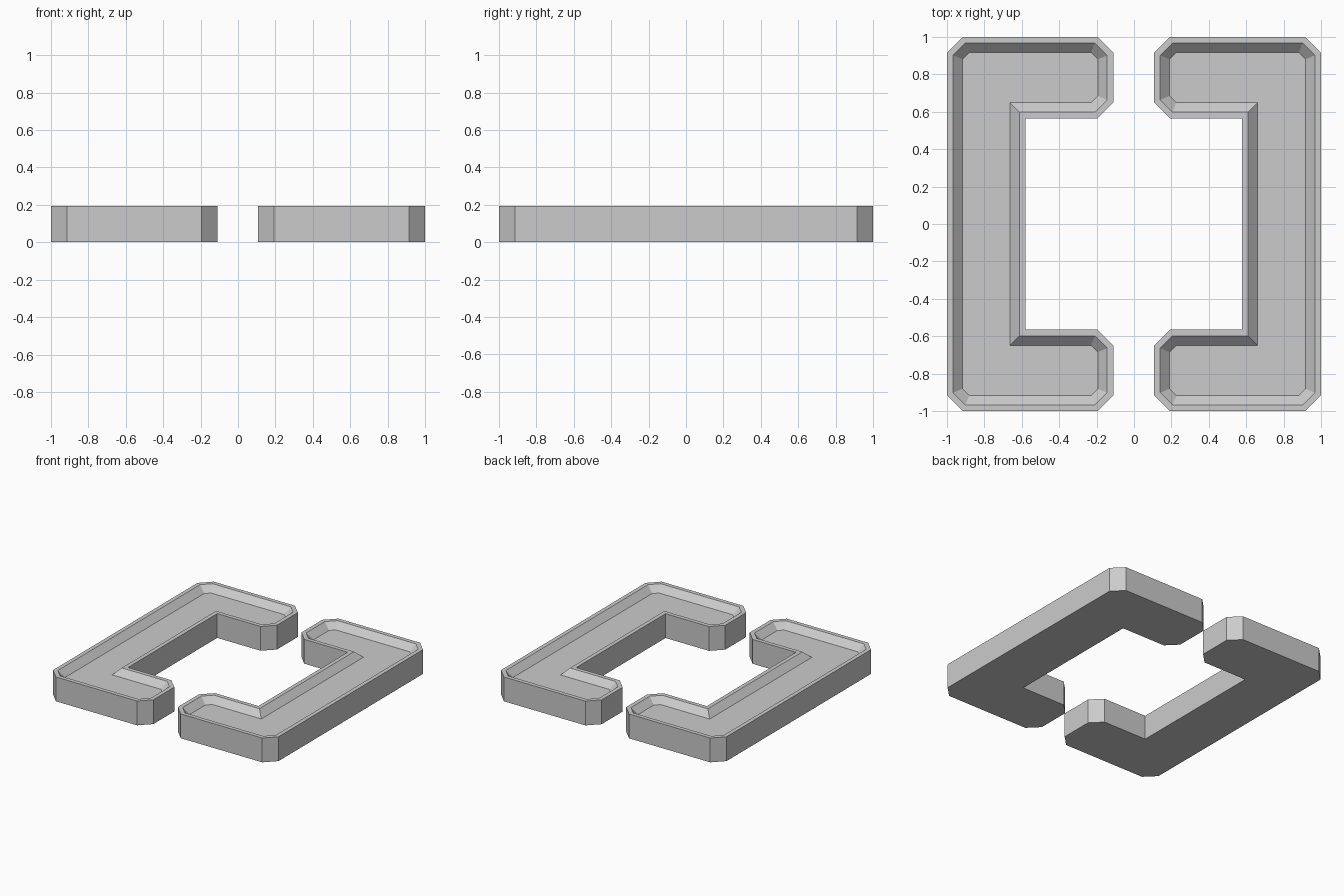
import bpy, bmesh

if "Cube" in bpy.data.objects:
    bpy.data.objects.remove(bpy.data.objects["Cube"])

HEIGHT, CHAMFER, ARM = 0.195, 0.085, 0.565
RIM, SLOPE, DEPTH = 0.033, 0.05, 0.05


def bracket(name, side, tip, spine):
    c = CHAMFER
    # Upper half of the C outline, from inner corner to outer corner
    half = [(spine, ARM), (tip + c, ARM), (tip, ARM + c), (tip, 1 - c),
            (tip + c, 1), (1 - c, 1), (1, 1 - c)]
    outline = half + [(x, -y) for x, y in reversed(half)]
    outline = [(x * side, y) for x, y in outline]

    bm = bmesh.new()
    base = bm.faces.new([bm.verts.new((x, y, 0)) for x, y in outline])
    # Raise the outline into a solid
    ext = bmesh.ops.extrude_face_region(bm, geom=[base], use_keep_orig=True)
    bmesh.ops.translate(bm, vec=(0, 0, HEIGHT),
                        verts=[v for v in ext["geom"] if isinstance(v, bmesh.types.BMVert)])
    bmesh.ops.recalc_face_normals(bm, faces=bm.faces[:])
    bm.normal_update()
    top = max(bm.faces, key=lambda f: f.calc_center_median().z)
    # Flat rim, then sloped walls down to the recessed floor
    bmesh.ops.inset_individual(bm, faces=[top], thickness=RIM, use_even_offset=True)
    bm.normal_update()
    bmesh.ops.inset_individual(bm, faces=[top], thickness=SLOPE, depth=-DEPTH,
                               use_even_offset=True)
    bm.normal_update()
    mesh = bpy.data.meshes.new(name)
    bm.to_mesh(mesh)
    bm.free()
    obj = bpy.data.objects.new(name, mesh)
    bpy.context.collection.objects.link(obj)


bracket("left_bracket", -1, 0.11, 0.58)
bracket("right_bracket", 1, 0.107, 0.577)
